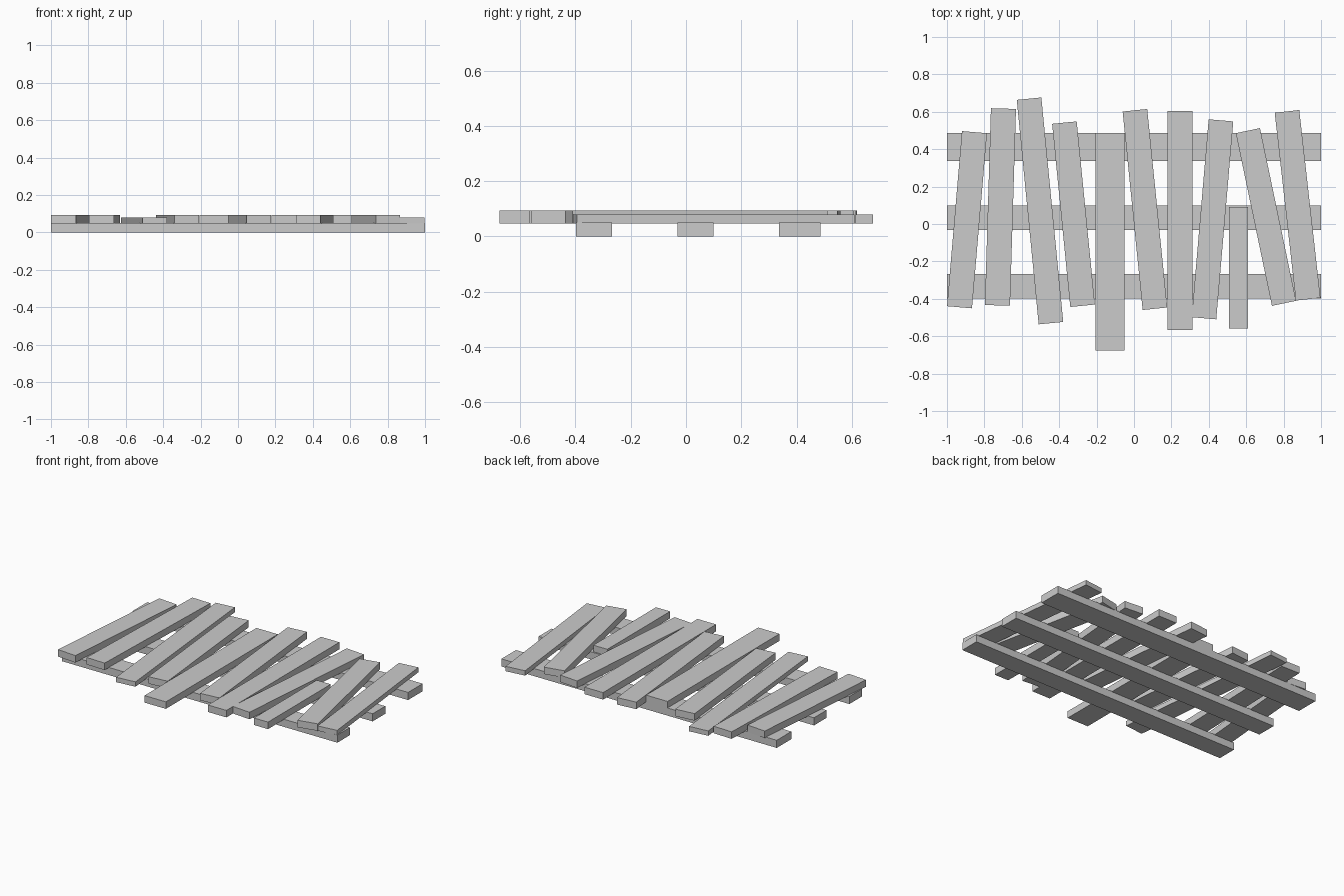
import bpy
import math
from mathutils import Vector


def board(name, start, end, width, z0, z1):
    # flat board running from start to end (x, y), between heights z0 and z1
    a, b = Vector(start), Vector(end)
    d, mid = b - a, (a + b) / 2
    bpy.ops.mesh.primitive_cube_add(
        size=1, location=(mid.x, mid.y, (z0 + z1) / 2),
        rotation=(0, 0, math.atan2(d.y, d.x)))
    ob = bpy.context.object
    ob.name = name
    ob.scale = (d.length, width, z1 - z0)
    bpy.ops.object.transform_apply(location=False, rotation=False, scale=True)
    return ob


# long support rails underneath
for name, y0, y1 in (("front_rail", -0.397, -0.267),
                     ("middle_rail", -0.031, 0.1),
                     ("back_rail", 0.336, 0.487)):
    y = (y0 + y1) / 2
    board(name, (-1, y), (1, y), y1 - y0, 0, 0.05)

# crooked deck planks: front end, back end, width, top height
planks = [
    ((-0.933, -0.445), (-0.853, 0.491), 0.134, 0.093),
    ((-0.730, -0.435), (-0.698, 0.617), 0.134, 0.093),
    ((-0.444, -0.530), (-0.561, 0.670), 0.132, 0.079),
    ((-0.275, -0.437), (-0.372, 0.542), 0.132, 0.093),
    ((-0.129, -0.675), (-0.129, 0.487), 0.155, 0.093),
    ((0.112, -0.453), (0.005, 0.608), 0.132, 0.093),
    ((0.246, -0.567), (0.246, 0.605), 0.134, 0.093),
    ((0.374, -0.504), (0.465, 0.554), 0.132, 0.093),
    ((0.559, -0.560), (0.559, 0.091), 0.102, 0.093),
    ((0.802, -0.424), (0.609, 0.499), 0.132, 0.093),
    ((0.931, -0.402), (0.818, 0.602), 0.132, 0.079),
]
for i, (front, back, width, top) in enumerate(planks, 1):
    board(f"deck_plank_{i}", front, back, width, 0.047, top)
